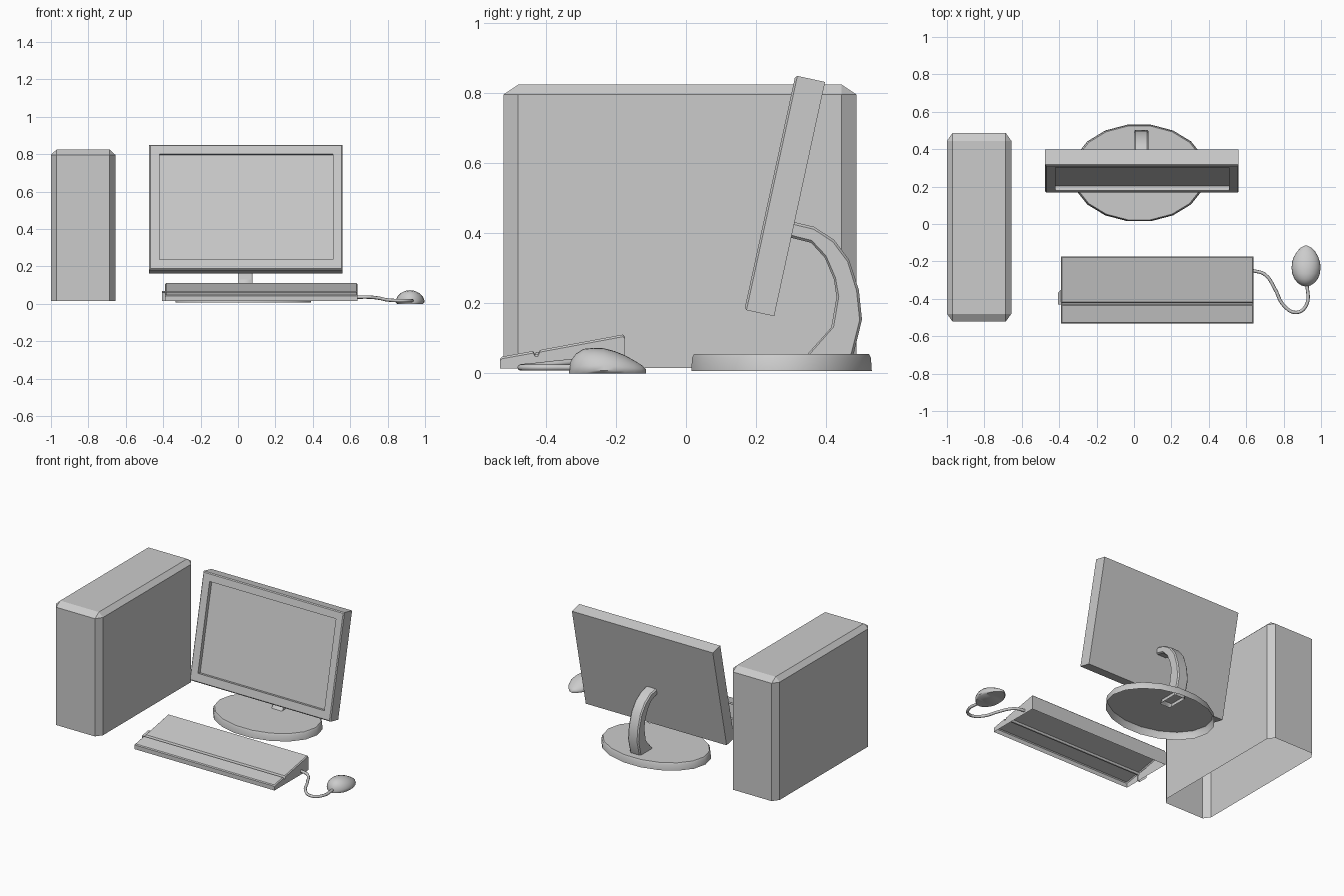
import bpy, bmesh, math

if "Cube" in bpy.data.objects:
    bpy.data.objects.remove(bpy.data.objects["Cube"])


def loft(name, rings, start=False, end=False, closed=True, smooth=None):
    """Skin a list of equal-length point rings, with optional end caps."""
    bm = bmesh.new()
    vs = [[bm.verts.new(p) for p in r] for r in rings]
    n = len(rings[0])
    for a, b in zip(vs, vs[1:]):
        for i in range(n if closed else n - 1):
            j = (i + 1) % n
            bm.faces.new((a[i], a[j], b[j], b[i]))
    if start:
        bm.faces.new(vs[0][::-1])
    if end:
        bm.faces.new(vs[-1])
    bmesh.ops.remove_doubles(bm, verts=bm.verts, dist=1e-5)
    bmesh.ops.recalc_face_normals(bm, faces=bm.faces)
    me = bpy.data.meshes.new(name)
    bm.to_mesh(me)
    bm.free()
    ob = bpy.data.objects.new(name, me)
    bpy.context.collection.objects.link(ob)
    if smooth:
        bpy.ops.object.select_all(action='DESELECT')
        ob.select_set(True)
        bpy.context.view_layer.objects.active = ob
        bpy.ops.object.shade_smooth_by_angle(angle=math.radians(smooth))
    return ob


def octagon(x0, x1, y0, y1, cx, cy):
    return [(x0 + cx, y0), (x1 - cx, y0), (x1, y0 + cy), (x1, y1 - cy),
            (x1 - cx, y1), (x0 + cx, y1), (x0, y1 - cy), (x0, y0 + cy)]


# Tower case: chamfered box, open underneath
body = octagon(-1.0, -0.656, -0.522, 0.487, 0.03, 0.042)
lid = octagon(-0.97, -0.686, -0.48, 0.445, 0, 0)
loft("tower_case", [[(x, y, 0.015) for x, y in body],
                    [(x, y, 0.797) for x, y in body],
                    [(x, y, 0.825) for x, y in lid]], end=True)

# Monitor: tilted slab with chamfered front rim and recessed screen
TILT = math.radians(12.26)
S, C = math.sin(TILT), math.cos(TILT)


def panel(x0, x1, v0, v1, d):
    return [(x, 0.167 + v * S + d * C, 0.182 + v * C - d * S)
            for x, v in ((x0, v0), (x1, v0), (x1, v1), (x0, v1))]


loft("monitor", [panel(-0.475, 0.56, 0, 0.685, 0.087),
                 panel(-0.475, 0.56, 0, 0.685, 0.006),
                 panel(-0.469, 0.554, 0.006, 0.679, 0),
                 panel(-0.42, 0.508, 0.057, 0.633, 0),
                 panel(-0.42, 0.508, 0.057, 0.633, 0.025)], start=True, end=True)

# Stand base: oval shell, open underneath
SIDES = 18


def oval(k, z):
    return [(0.0275 + 0.3625 * k * math.cos(2 * math.pi * i / SIDES),
             0.273 + 0.262 * k * math.sin(2 * math.pi * i / SIDES), z)
            for i in range(SIDES)]


loft("stand_base", [oval(1, 0.007), oval(0.99, 0.045), oval(0.97, 0.055)],
     end=True, smooth=30)

# Stand arm: curved neck swept between an outer and an inner side curve
outer = [(0.29, 0.437), (0.366, 0.419), (0.423, 0.382), (0.466, 0.325),
         (0.494, 0.239), (0.503, 0.154), (0.48, 0.06), (0.47, 0.035)]
inner = [(0.28, 0.393), (0.358, 0.373), (0.397, 0.33), (0.423, 0.268),
         (0.43, 0.217), (0.415, 0.131), (0.346, 0.054), (0.33, 0.035)]
rings = []
for (yo, zo), (yi, zi) in zip(outer, inner):
    length = math.hypot(yo - yi, zo - zi)
    section = octagon(0.0, 0.078, 0.0, 1.0, 0.008, 0.007 / length)
    rings.append([(x, yo + (yi - yo) * t, zo + (zi - zo) * t) for x, t in section])
loft("stand_arm", rings, smooth=30)

# Keyboard: wedge profile with a groove, chamfered ends, open underneath
profile = [(-0.531, 0.014), (-0.531, 0.042), (-0.526, 0.048), (-0.437, 0.064),
           (-0.431, 0.054), (-0.423, 0.055), (-0.417, 0.067), (-0.18, 0.111),
           (-0.175, 0.106), (-0.175, 0.014)]
rings = []
for x, drop in ((-0.39, 0.006), (-0.384, 0), (0.634, 0), (0.64, 0.006)):
    rings.append([(x, y, z - drop if z > 0.02 else z) for y, z in profile])
loft("keyboard", rings, start=True, end=True, closed=False)

# Small tab on the left end of the keyboard
rings = []
for x, back in ((-0.388, -0.35), (-0.405, -0.366)):
    rings.append([(x, -0.43, 0.014), (x, -0.43, 0.06),
                  (x, back, 0.07), (x, back, 0.014)])
loft("keyboard_tab", rings, end=True, closed=False)

# Mouse: half-round sections (y, half width, height) from nose to tail
sections = [(-0.334, 0.004, 0.014), (-0.329, 0.024, 0.036), (-0.315, 0.045, 0.056),
            (-0.293, 0.063, 0.070), (-0.265, 0.074, 0.073), (-0.235, 0.0775, 0.072),
            (-0.205, 0.075, 0.064), (-0.175, 0.065, 0.052), (-0.148, 0.049, 0.037),
            (-0.127, 0.029, 0.024), (-0.114, 0.004, 0.012)]
rings = []
for y, w, h in sections:
    arc = [(0.92 + w * math.cos(math.pi * i / 14), y,
            0.008 + (h - 0.008) * math.sin(math.pi * i / 14)) for i in range(15)]
    rings.append([(0.92 + w * 0.9, y, 0.0)] + arc + [(0.92 - w * 0.9, y, 0.0)])
loft("mouse", rings, start=True, end=True, smooth=50)

# Mouse cable: round tube along a smooth path
path = [(0.63, -0.248, 0.036), (0.70, -0.27, 0.036), (0.755, -0.35, 0.03),
        (0.80, -0.435, 0.021), (0.868, -0.473, 0.017), (0.921, -0.435, 0.017),
        (0.925, -0.315, 0.017)]
curve = bpy.data.curves.new("mouse_cable", 'CURVE')
curve.dimensions = '3D'
curve.bevel_depth = 0.009
curve.bevel_resolution = 2
curve.resolution_u = 5
spline = curve.splines.new('BEZIER')
spline.bezier_points.add(len(path) - 1)
for bp, p in zip(spline.bezier_points, path):
    bp.co = p
    bp.handle_left_type = bp.handle_right_type = 'AUTO'
cable = bpy.data.objects.new("mouse_cable", curve)
bpy.context.collection.objects.link(cable)
bpy.ops.object.select_all(action='DESELECT')
cable.select_set(True)
bpy.context.view_layer.objects.active = cable
bpy.ops.object.convert(target='MESH')
